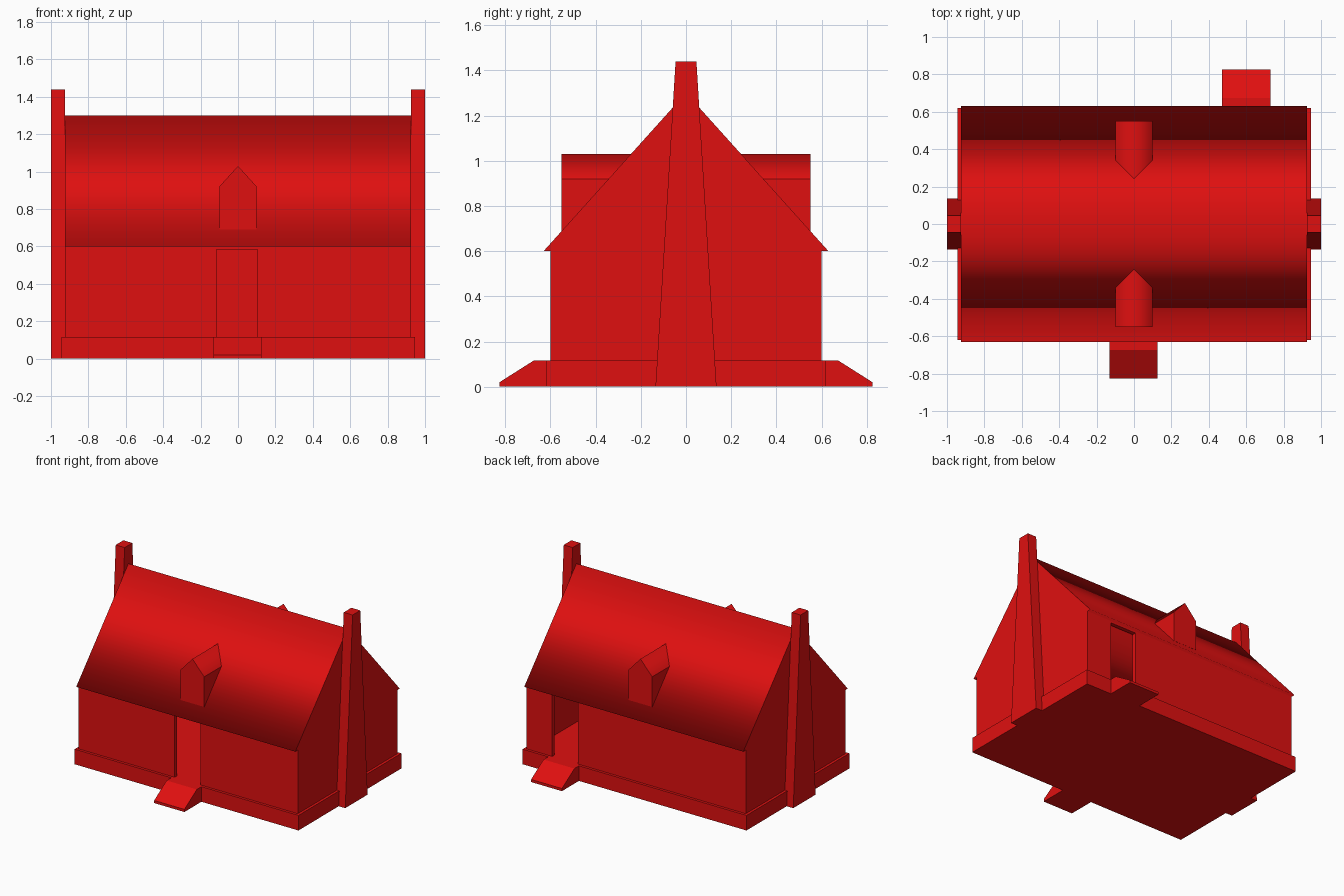
import bpy
import bmesh

cube = bpy.data.objects.get("Cube")
if cube:
    bpy.data.objects.remove(cube, do_unlink=True)

red = bpy.data.materials.new("brick red")
red.use_nodes = True
colour = (0.74, 0.005, 0.005, 1)
red.diffuse_color = colour
red.node_tree.nodes["Principled BSDF"].inputs["Base Color"].default_value = colour


def prism(name, profile, axis, start, end, soft=()):
    """Extrude a profile (side, z) along x or y; soft corners are shaded smooth."""
    bm = bmesh.new()
    rings = []
    for t in (start, end):
        rings.append([bm.verts.new((t, s, z) if axis == "x" else (s, t, z))
                      for s, z in profile])
    a, b = rings
    n = len(profile)
    bm.faces.new(a)
    bm.faces.new(b)
    for i in range(n):
        j = (i + 1) % n
        bm.faces.new((a[i], a[j], b[j], b[i]))
    bmesh.ops.recalc_face_normals(bm, faces=bm.faces)
    for face in bm.faces:
        face.smooth = True
    for edge in bm.edges:
        edge.smooth = False
    for i in soft:
        bm.edges.get((a[i], b[i])).smooth = True
    mesh = bpy.data.meshes.new(name)
    bm.to_mesh(mesh)
    bm.free()
    mesh.materials.append(red)
    obj = bpy.data.objects.new(name, mesh)
    bpy.context.collection.objects.link(obj)
    return obj


def box(name, x0, x1, y0, y1, z0, z1):
    return prism(name, [(x0, z0), (x1, z0), (x1, z1), (x0, z1)], "y", y0, y1)


FLOOR, EAVE, RIDGE = 0.115, 0.6, 1.3
WALL_X, WALL_Y, THICK = 0.925, 0.6, 0.03
DOOR_TOP = 0.585

# Plinth, which is also the floor inside
box("plinth", -0.945, 0.945, -0.62, 0.62, 0, FLOOR)

# Roof with smooth ridge and eaves
prism("roof", [(-0.63, EAVE), (0.63, EAVE), (0, RIDGE)], "x",
      -WALL_X, WALL_X, soft=(0, 1, 2))

# Front and back: wall beside the open doorway, lintel, sloping step, dormer
for label, side, door, step in (("front", -1, (-0.115, 0.105), (-0.13, 0.125)),
                                ("back", 1, (0.49, 0.71), (0.47, 0.73))):
    y0, y1 = side * (WALL_Y - THICK), side * WALL_Y
    inner = WALL_X - THICK
    box(label + "_wall_right", -inner, door[0], y0, y1, FLOOR, EAVE)
    box(label + "_wall_left", door[1], inner, y0, y1, FLOOR, EAVE)
    box(label + "_lintel", door[0], door[1], y0, y1, DOOR_TOP, EAVE)
    ramp = [(0.61, 0), (0.825, 0), (0.825, 0.02), (0.675, FLOOR), (0.61, FLOOR)]
    prism(label + "_step", [(side * y, z) for y, z in ramp], "x", *step)
    gable = [(-0.1, 0.69), (0.1, 0.69), (0.1, 0.92), (0, 1.03), (-0.1, 0.92)]
    prism(label + "_dormer", gable, "y", side * 0.2, side * 0.55, soft=(3,))

# Side walls and tapering chimneys
for label, side in (("left", 1), ("right", -1)):
    x0, x1 = sorted((side * (WALL_X - THICK), side * WALL_X))
    box(label + "_side_wall", x0, x1, -WALL_Y, WALL_Y, FLOOR, EAVE)
    stack = [(-0.135, 0), (0.135, 0), (0.046, 1.44), (-0.046, 1.44)]
    prism(label + "_chimney", stack, "x", side * WALL_X, side)
